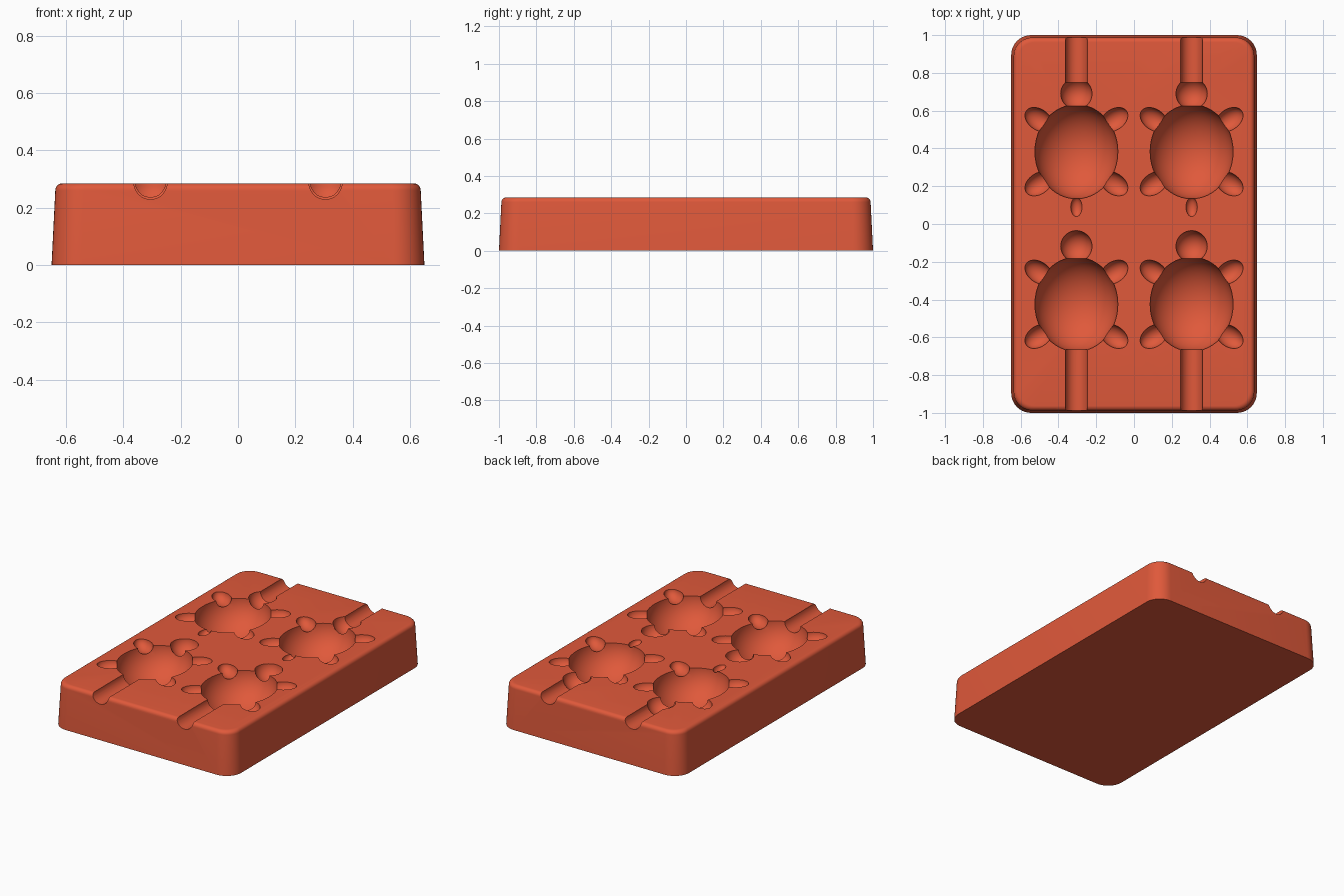
import bpy, bmesh
from math import sin, cos, pi, radians
from mathutils import Matrix, Vector

if "Cube" in bpy.data.objects:
    bpy.data.objects.remove(bpy.data.objects["Cube"], do_unlink=True)

TOP = 0.285
RIM = TOP + 0.002

clay = bpy.data.materials.new("terracotta red")
clay.use_nodes = True
color = (0.745, 0.1, 0.043, 1)
clay.diffuse_color = color
clay.node_tree.nodes["Principled BSDF"].inputs["Base Color"].default_value = color


def make_object(name, bm):
    bmesh.ops.recalc_face_normals(bm, faces=bm.faces)
    mesh = bpy.data.meshes.new(name)
    bm.to_mesh(mesh)
    bm.free()
    mesh.materials.append(clay)
    obj = bpy.data.objects.new(name, mesh)
    bpy.context.scene.collection.objects.link(obj)
    return obj


def rounded_ring(bm, inset, z, steps=10):
    """Rounded rectangle of vertices at one height."""
    radius = 0.105 - inset * 0.5
    cx, cy = 0.65 - inset - radius, 1.0 - inset - radius
    verts = []
    for quarter, (sx, sy) in enumerate([(1, 1), (-1, 1), (-1, -1), (1, -1)]):
        for i in range(steps + 1):
            a = (quarter + i / steps) * pi / 2
            verts.append(bm.verts.new((sx * cx + radius * cos(a),
                                       sy * cy + radius * sin(a), z)))
    return verts


# Tapered block with a filleted top edge
bm = bmesh.new()
fillet, taper = 0.025, 0.013
levels = [(0, 0)]
for i in range(7):
    a = i / 6 * pi / 2
    levels.append((taper + fillet * (1 - cos(a)), TOP - fillet + fillet * sin(a)))
rings = [rounded_ring(bm, inset, z) for inset, z in levels]
for low, high in zip(rings, rings[1:]):
    n = len(low)
    for i in range(n):
        j = (i + 1) % n
        bm.faces.new((low[i], low[j], high[j], high[i]))
bm.faces.new(rings[0][::-1])
bm.faces.new(rings[-1])
block = make_object("mold_block", bm)

cutters = []


def ellipsoid(name, x, y, size, turn=0):
    bm = bmesh.new()
    bmesh.ops.create_uvsphere(bm, u_segments=48, v_segments=25, radius=1)
    bmesh.ops.transform(bm, verts=bm.verts, matrix=(
        Matrix.Translation((x, y, RIM)) @ Matrix.Rotation(turn, 4, "Z")
        @ Matrix.Diagonal(Vector((*size, 1)))))
    cutters.append(make_object(name, bm))


def channel(name, x, y0, y1):
    bm = bmesh.new()
    bmesh.ops.create_cone(bm, cap_ends=True, segments=40, radius1=0.058,
                          radius2=0.058, depth=y1 - y0)
    bmesh.ops.transform(bm, verts=bm.verts, matrix=(
        Matrix.Translation((x, (y0 + y1) / 2, RIM)) @ Matrix.Rotation(pi / 2, 4, "X")))
    cutters.append(make_object(name, bm))


# Four turtle cavities and the pouring channels
for x in (-0.305, 0.305):
    for y in (0.383, -0.425):
        ellipsoid("shell_cutter", x, y, (0.22, 0.25, 0.2))
        ellipsoid("head_cutter", x, y + 0.307, (0.083, 0.083, 0.083))
        for sx in (-1, 1):
            for sy in (-1, 1):
                ellipsoid("leg_cutter", x + sx * 0.2, y + sy * 0.17,
                          (0.08, 0.055, 0.055), sx * sy * radians(35))
    ellipsoid("tail_cutter", x, 0.09, (0.03, 0.051, 0.03))
    channel("front_channel_cutter", x, -1.1, -0.6)
    channel("back_channel_cutter", x, 0.69, 1.1)

for cutter in cutters:
    cutter.hide_render = True
    mod = block.modifiers.new("cut", "BOOLEAN")
    mod.operation = "DIFFERENCE"
    mod.solver = "EXACT"
    mod.object = cutter

# Bake the cuts and drop the helpers
bpy.context.view_layer.update()
carved = bpy.data.meshes.new_from_object(
    block.evaluated_get(bpy.context.evaluated_depsgraph_get()))
block.modifiers.clear()
block.data = carved
for cutter in cutters:
    bpy.data.objects.remove(cutter, do_unlink=True)

bpy.ops.object.select_all(action="DESELECT")
block.select_set(True)
bpy.context.view_layer.objects.active = block
bpy.ops.object.shade_smooth_by_angle(angle=radians(30))
